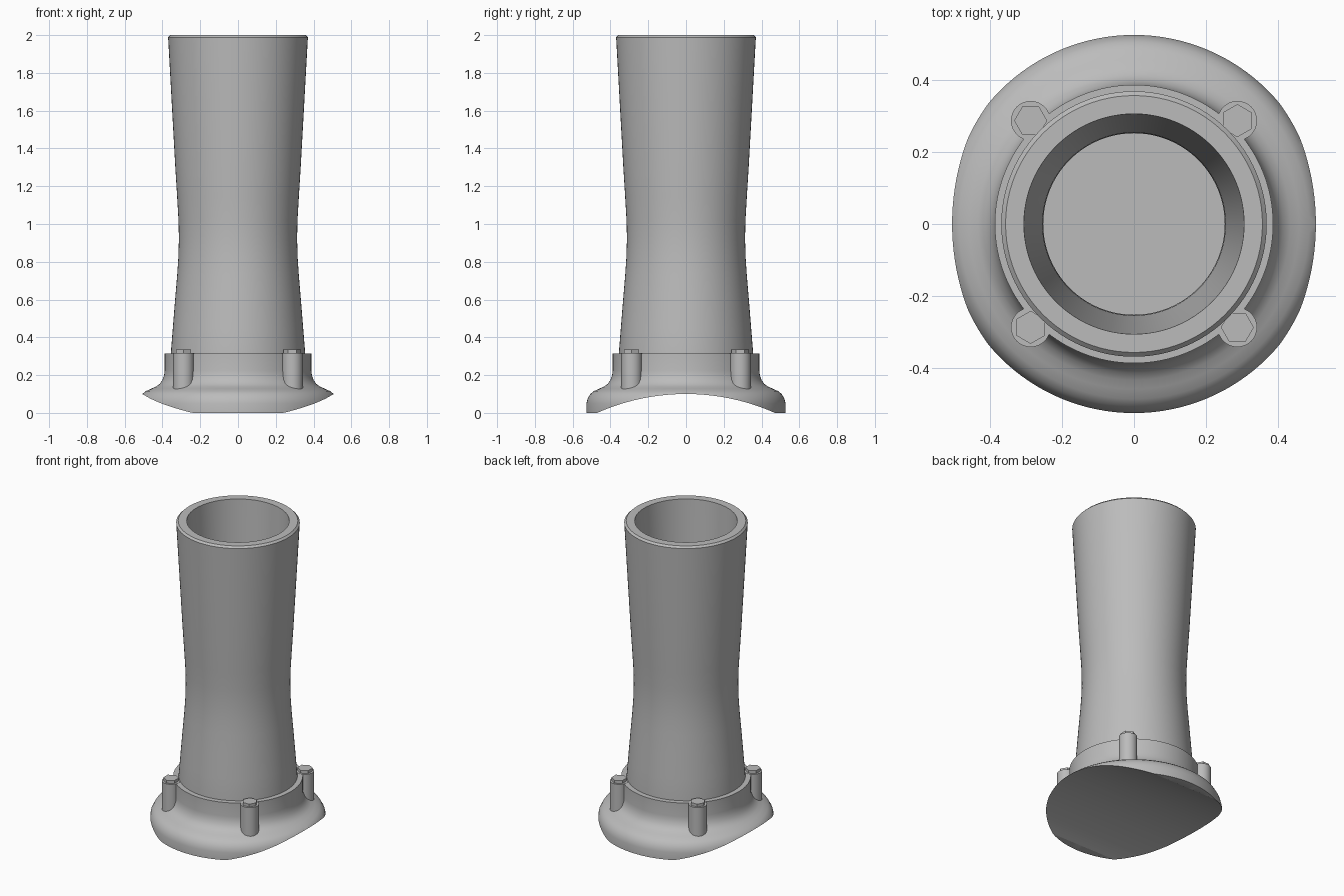
import bpy, bmesh, math
from mathutils import Matrix

old = bpy.data.objects.get("Cube")
if old:
    bpy.data.objects.remove(old, do_unlink=True)

grey = bpy.data.materials.new("light grey")
grey.use_nodes = True
colour = (0.5, 0.5, 0.5, 1)
grey.diffuse_color = colour
grey.node_tree.nodes["Principled BSDF"].inputs["Base Color"].default_value = colour


def finish(bm, name, angle=30):
    """Turn a bmesh into a shaded object with the grey material."""
    bmesh.ops.recalc_face_normals(bm, faces=bm.faces)
    mesh = bpy.data.meshes.new(name)
    bm.to_mesh(mesh)
    bm.free()
    mesh.materials.append(grey)
    obj = bpy.data.objects.new(name, mesh)
    bpy.context.collection.objects.link(obj)
    shade(obj, angle)
    return obj


def shade(obj, angle):
    bpy.ops.object.select_all(action="DESELECT")
    obj.select_set(True)
    bpy.context.view_layer.objects.active = obj
    bpy.ops.object.shade_smooth_by_angle(angle=math.radians(angle))


def lathe(name, profile, steps=96):
    """Revolve (radius, height) points round z; ends on the axis close it."""
    bm = bmesh.new()
    verts = [bm.verts.new((r, 0, z)) for r, z in profile]
    edges = [bm.edges.new(pair) for pair in zip(verts, verts[1:])]
    bmesh.ops.spin(bm, geom=verts + edges, cent=(0, 0, 0), axis=(0, 0, 1),
                   angle=math.tau, steps=steps, use_merge=True)
    bmesh.ops.remove_doubles(bm, verts=bm.verts, dist=0.0001)
    return finish(bm, name)


def cylinder(bm, radius, low, high, x, y, sides, turn=0):
    place = Matrix.Translation((x, y, (low + high) / 2)) @ Matrix.Rotation(turn, 4, "Z")
    bmesh.ops.create_cone(bm, cap_ends=True, segments=sides, radius1=radius,
                          radius2=radius, depth=high - low, matrix=place)


# Waisted tube, open at the top
outer = [(0.357, 0.3), (0.345, 0.45), (0.333, 0.6), (0.322, 0.73), (0.316, 0.82),
         (0.313, 0.92), (0.315, 1.02), (0.322, 1.14), (0.332, 1.3), (0.37, 1.988)]
wall = 0.06
inner = [(r - wall, z) for r, z in reversed(outer[:-1])]
lathe("tube", [(0, 0.2)] + [(0.357, 0.2)] + outer
      + [(0.358, 2.0), (0.307, 2.0)] + inner + [(0, 0.3)])

# Flared saddle base with collar
base = lathe("saddle_base", [
    (0, 0), (0.527, 0), (0.527, 0.05), (0.521, 0.075), (0.507, 0.1), (0.488, 0.115),
    (0.46, 0.128), (0.435, 0.139), (0.415, 0.153), (0.4, 0.174), (0.391, 0.2),
    (0.388, 0.225), (0.388, 0.315), (0, 0.315)], 128)

# Large sideways cylinder that hollows the underside of the base
bm = bmesh.new()
radius = 1.155
bmesh.ops.create_cone(bm, cap_ends=True, segments=256, radius1=radius, radius2=radius,
                      depth=2, matrix=Matrix.Translation((0, 0, 0.1 - radius))
                      @ Matrix.Rotation(math.pi / 2, 4, "Y"))
cutter = finish(bm, "saddle_cutter")
cutter.hide_render = True
cut = base.modifiers.new("saddle cut", "BOOLEAN")
cut.operation = "DIFFERENCE"
cut.solver = "EXACT"
cut.object = cutter
bpy.context.view_layer.objects.active = base
bpy.ops.object.modifier_apply(modifier=cut.name)
bpy.data.objects.remove(cutter, do_unlink=True)
shade(base, 30)

# Four bolt bosses with hexagonal heads
for depth_name, sy in (("front", -1), ("back", 1)):
    for side_name, sx in (("right", -1), ("left", 1)):
        x, y = sx * 0.288, sy * 0.288
        bm = bmesh.new()
        cylinder(bm, 0.055, 0.11, 0.316, x, y, 32)
        finish(bm, f"{depth_name}_{side_name}_boss")
        bm = bmesh.new()
        cylinder(bm, 0.046, 0.31, 0.335, x, y, 6, math.atan2(y, x) + math.radians(15))
        finish(bm, f"{depth_name}_{side_name}_bolt_head")
